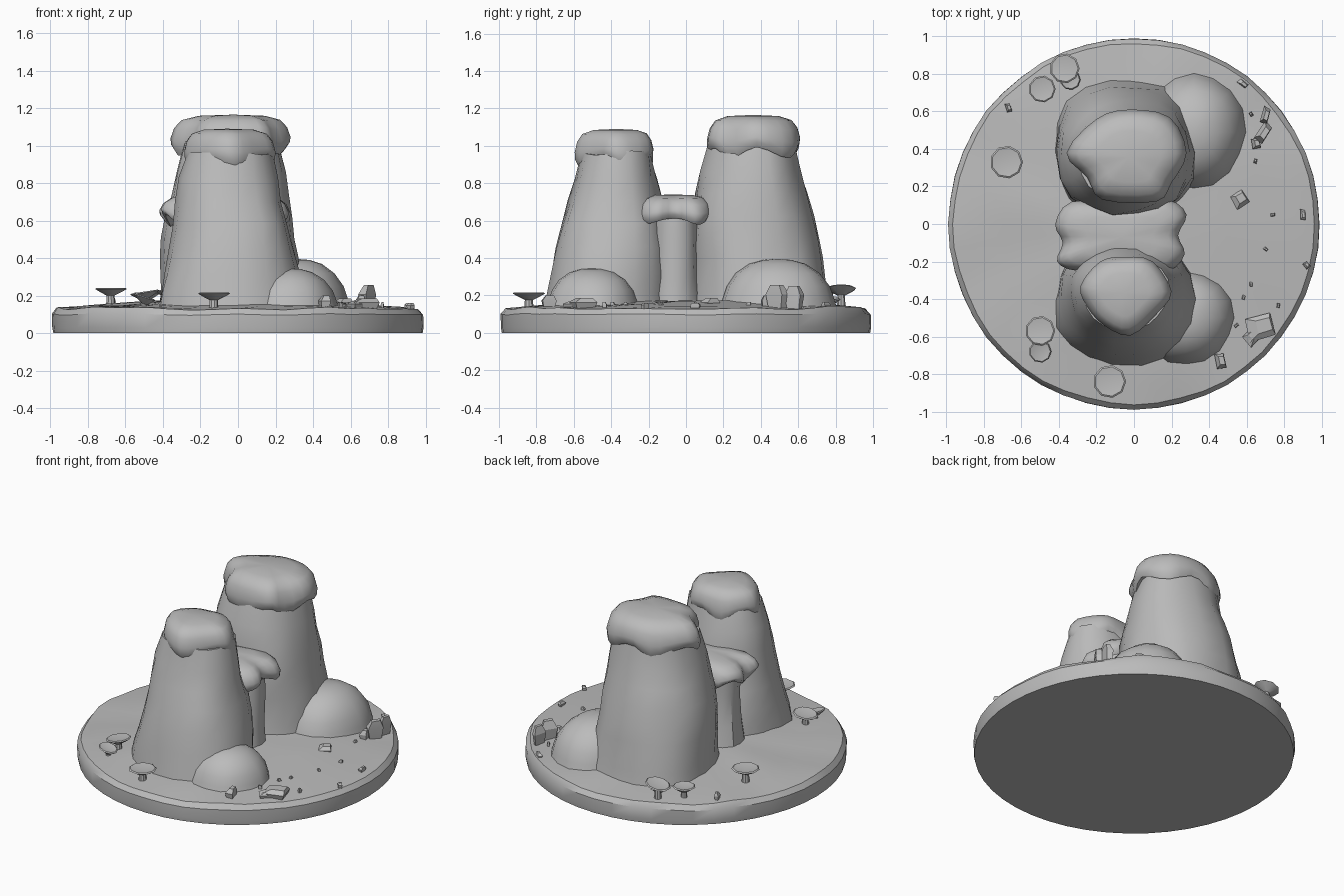
import bpy, bmesh, math, random
from mathutils import Vector, noise

if "Cube" in bpy.data.objects:
    bpy.data.objects.remove(bpy.data.objects["Cube"])

random.seed(4)
stone = bpy.data.materials.new("grey stone")
stone.diffuse_color = (0.5, 0.5, 0.5, 1)
stone.use_nodes = True
stone.node_tree.nodes["Principled BSDF"].inputs["Base Color"].default_value = stone.diffuse_color


def finish(bm, name, angle=40):
    bmesh.ops.recalc_face_normals(bm, faces=bm.faces)
    me = bpy.data.meshes.new(name)
    bm.to_mesh(me)
    bm.free()
    ob = bpy.data.objects.new(name, me)
    bpy.context.collection.objects.link(ob)
    me.materials.append(stone)
    bpy.ops.object.select_all(action='DESELECT')
    ob.select_set(True)
    bpy.context.view_layer.objects.active = ob
    bpy.ops.object.shade_smooth_by_angle(angle=math.radians(angle))
    return ob


def loft(name, rings, angle=40, top=None):
    """Skin a list of equal point rings; close the bottom flat and the top with a fan."""
    bm = bmesh.new()
    rows = [[bm.verts.new(p) for p in ring] for ring in rings]
    n = len(rows[0])
    for a, b in zip(rows, rows[1:]):
        for i in range(n):
            bm.faces.new((a[i], a[(i + 1) % n], b[(i + 1) % n], b[i]))
    bm.faces.new(rows[0])
    if top is None:
        top = sum((Vector(p) for p in rings[-1]), Vector()) / n
    tip = bm.verts.new(top)
    for i in range(n):
        bm.faces.new((rows[-1][i], rows[-1][(i + 1) % n], tip))
    return finish(bm, name, angle)


def smooth_outline(pts, steps=3):
    """Closed curve through the points."""
    out, n = [], len(pts)
    for i in range(n):
        a, b, c, d = (Vector(pts[(i + k) % n]) for k in (-1, 0, 1, 2))
        for s in range(steps):
            t = s / steps
            out.append(0.5 * (2 * b + (c - a) * t + (2 * a - 5 * b + 4 * c - d) * t * t
                              + (3 * b - a - 3 * c + d) * t ** 3))
    return out


# Round ground slab, gently uneven with a chipped rim
def slab_ring(r, z, wob):
    ring = []
    for i in range(48):
        a = 2 * math.pi * i / 48
        p = Vector((math.cos(a) * r, math.sin(a) * r, z))
        k = noise.noise(p * 4)
        ring.append((p.x * (1 + 0.012 * wob * k), p.y * (1 + 0.012 * wob * k), z + 0.02 * wob * k))
    return ring


loft("ground_slab", [slab_ring(r, z, w) for r, z, w in (
    (0.985, 0, 0), (0.99, 0.03, 0.4), (0.99, 0.1, 0.6), (0.965, 0.132, 1), (0.86, 0.14, 0.6),
    (0.7, 0.15, 0.6), (0.5, 0.165, 0.7), (0.3, 0.175, 0.5))], 35)


# Tapered rock pillars: rows of z, x min, x max, y min, y max
def pillar(name, rows, n=18, rough=0.025):
    rings = []
    for z, x0, x1, y0, y1 in rows:
        ring = []
        for i in range(n):
            a = 2 * math.pi * i / n
            c, s = math.cos(a), math.sin(a)
            x = (x0 + x1) / 2 + (x1 - x0) / 2 * math.copysign(abs(c) ** 0.88, c)
            y = (y0 + y1) / 2 + (y1 - y0) / 2 * math.copysign(abs(s) ** 0.88, s)
            k = rough * noise.noise(Vector((x * 5, y * 5, z * 3)))
            ring.append((x + c * k, y + s * k, z + k * 0.8))
        rings.append(ring)
    loft(name, rings, 38)


pillar("front_pillar", [
    (0.1, -0.43, 0.36, -0.77, -0.06), (0.22, -0.41, 0.33, -0.75, -0.07),
    (0.32, -0.39, 0.32, -0.73, -0.07), (0.45, -0.37, 0.29, -0.70, -0.09),
    (0.58, -0.35, 0.27, -0.66, -0.11), (0.7, -0.33, 0.23, -0.63, -0.13),
    (0.82, -0.3, 0.21, -0.60, -0.16), (0.96, -0.26, 0.18, -0.56, -0.19)])
pillar("back_pillar", [
    (0.1, -0.44, 0.35, 0.0, 0.78), (0.22, -0.42, 0.33, 0.02, 0.755),
    (0.4, -0.41, 0.32, 0.03, 0.73), (0.5, -0.40, 0.30, 0.03, 0.71),
    (0.62, -0.39, 0.29, 0.04, 0.68), (0.74, -0.36, 0.27, 0.05, 0.645),
    (0.86, -0.33, 0.26, 0.08, 0.61), (1.02, -0.29, 0.22, 0.13, 0.58)])
pillar("middle_pillar", [
    (0.1, -0.38, 0.24, -0.24, 0.12), (0.3, -0.36, 0.22, -0.21, 0.09),
    (0.5, -0.35, 0.21, -0.2, 0.08), (0.66, -0.36, 0.22, -0.2, 0.08)])


# Overhanging lobed caps
def cap(name, pts, hem, top, lobes):
    out = smooth_outline(pts)
    n = len(out)
    c = sum(out, Vector((0, 0))) / n
    h = top - hem
    rings = []
    for scale, t, wave in ((0.8, 0.28, 0.5), (0.93, 0.06, 1), (0.99, 0.2, 0.9), (1.0, 0.38, 0.5),
                           (0.94, 0.66, 0.2), (0.82, 0.86, 0.08), (0.55, 0.97, 0)):
        ring = []
        for i, p in enumerate(out):
            q = c + (p - c) * scale
            w = math.sin(2 * math.pi * lobes * i / n + 0.6) + 0.5 * math.sin(i * 1.1)
            ring.append((q.x, q.y, hem + t * h + 0.024 * wave * w))
        rings.append(ring)
    loft(name, rings, 55, (c.x, c.y, top))


cap("back_cap", [(-0.36, 0.38), (-0.2, 0.56), (-0.03, 0.61), (0.19, 0.57), (0.28, 0.38), (0.2, 0.22),
                 (0.12, 0.12), (-0.17, 0.13), (-0.25, 0.25)], 0.95, 1.165, 5)
cap("front_cap", [(-0.285, -0.33), (-0.18, -0.2), (-0.05, -0.175), (0.1, -0.2), (0.2, -0.36),
                  (0.12, -0.48), (-0.02, -0.595), (-0.16, -0.54), (-0.25, -0.44)], 0.9, 1.09, 4)
cap("middle_cap", [(-0.42, 0.0), (-0.33, 0.12), (-0.05, 0.11), (0.18, 0.13), (0.28, 0.05), (0.235, -0.06),
                   (0.27, -0.16), (0.18, -0.25), (-0.05, -0.23), (-0.3, -0.25), (-0.41, -0.2),
                   (-0.38, -0.1)], 0.59, 0.74, 5)


# Low rounded mounds
def mound(name, x, y, rx, ry, top):
    rings = []
    for r, t in ((1.06, 0), (1.0, 0.2), (0.92, 0.45), (0.75, 0.71), (0.5, 0.9), (0.24, 0.98)):
        ring = []
        for i in range(16):
            a = 2 * math.pi * i / 16
            k = r * (1 + 0.06 * noise.noise(Vector((math.cos(a) * 2, math.sin(a) * 2, x + t))))
            ring.append((x + rx * k * math.cos(a), y + ry * k * math.sin(a), 0.13 + t * (top - 0.13)))
        rings.append(ring)
    loft(name, rings, 60, (x, y, top))


mound("front_mound", 0.28, -0.5, 0.24, 0.24, 0.345)
mound("back_mound", 0.32, 0.49, 0.26, 0.3, 0.395)


# Shallow cups on stems
def cup(name, x, y, r, z, lean=0.0, n=9):
    rings = []
    for k, h in ((0.3, 0.12), (0.25, z - 0.035), (0.7, z - 0.015), (1, z), (0.9, z + 0.006)):
        rings.append([(x + r * k * math.cos(2 * math.pi * i / n), y + r * k * math.sin(2 * math.pi * i / n),
                       h + lean * k * r * math.cos(2 * math.pi * i / n)) for i in range(n)])
    loft(name, rings, 30, (x, y, z - 0.005))


for i, (x, y, r, z, lean) in enumerate((
        (-0.68, 0.33, 0.088, 0.235, 0), (-0.49, 0.72, 0.072, 0.21, 0), (-0.37, 0.83, 0.08, 0.235, 0.25),
        (-0.34, 0.77, 0.055, 0.18, -0.2), (-0.5, -0.57, 0.08, 0.215, 0.15), (-0.5, -0.68, 0.06, 0.19, -0.3),
        (-0.13, -0.84, 0.088, 0.21, 0))):
    cup(f"cup_{i + 1}", x, y, r, z, lean)


# Angular chips, spikes and scattered fragments
def shard(name, x, y, sx, sy, top, turn):
    ca, sa = math.cos(turn), math.sin(turn)

    def ring(k, z, dx=0):
        return [(x + ca * (u * sx * k + dx) - sa * v * sy * k, y + sa * (u * sx * k + dx) + ca * v * sy * k, z)
                for u, v in ((-1, -0.8), (0.8, -1), (1, 0.7), (-0.7, 1))]
    loft(name, [ring(0.7, 0.11), ring(1, 0.13 + (top - 0.13) * 0.6), ring(0.55, top, sx * 0.3)], 20)


for i, s in enumerate((
        (0.67, -0.55, 0.08, 0.07, 0.185, 0.4), (0.63, -0.6, 0.05, 0.04, 0.17, 0.9),
        (0.46, -0.73, 0.028, 0.045, 0.2, 0.3), (0.56, 0.13, 0.045, 0.045, 0.185, 0.7),
        (0.7, 0.58, 0.022, 0.05, 0.25, -0.2), (0.69, 0.49, 0.03, 0.06, 0.255, -0.5),
        (0.65, 0.43, 0.025, 0.03, 0.2, 0.3), (0.58, 0.75, 0.03, 0.015, 0.165, -0.6),
        (-0.67, 0.62, 0.015, 0.025, 0.18, 0.4), (0.92, -0.22, 0.015, 0.02, 0.16, 0.8),
        (0.9, 0.05, 0.015, 0.03, 0.16, 0.1))):
    shard(f"shard_{i + 1}", *s)
for i in range(8):
    a, r = random.uniform(-0.9, 0.9), random.uniform(0.68, 0.9)
    shard(f"fragment_{i + 1}", r * math.cos(a), r * math.sin(a), 0.013, 0.009, 0.165, a * 3)
